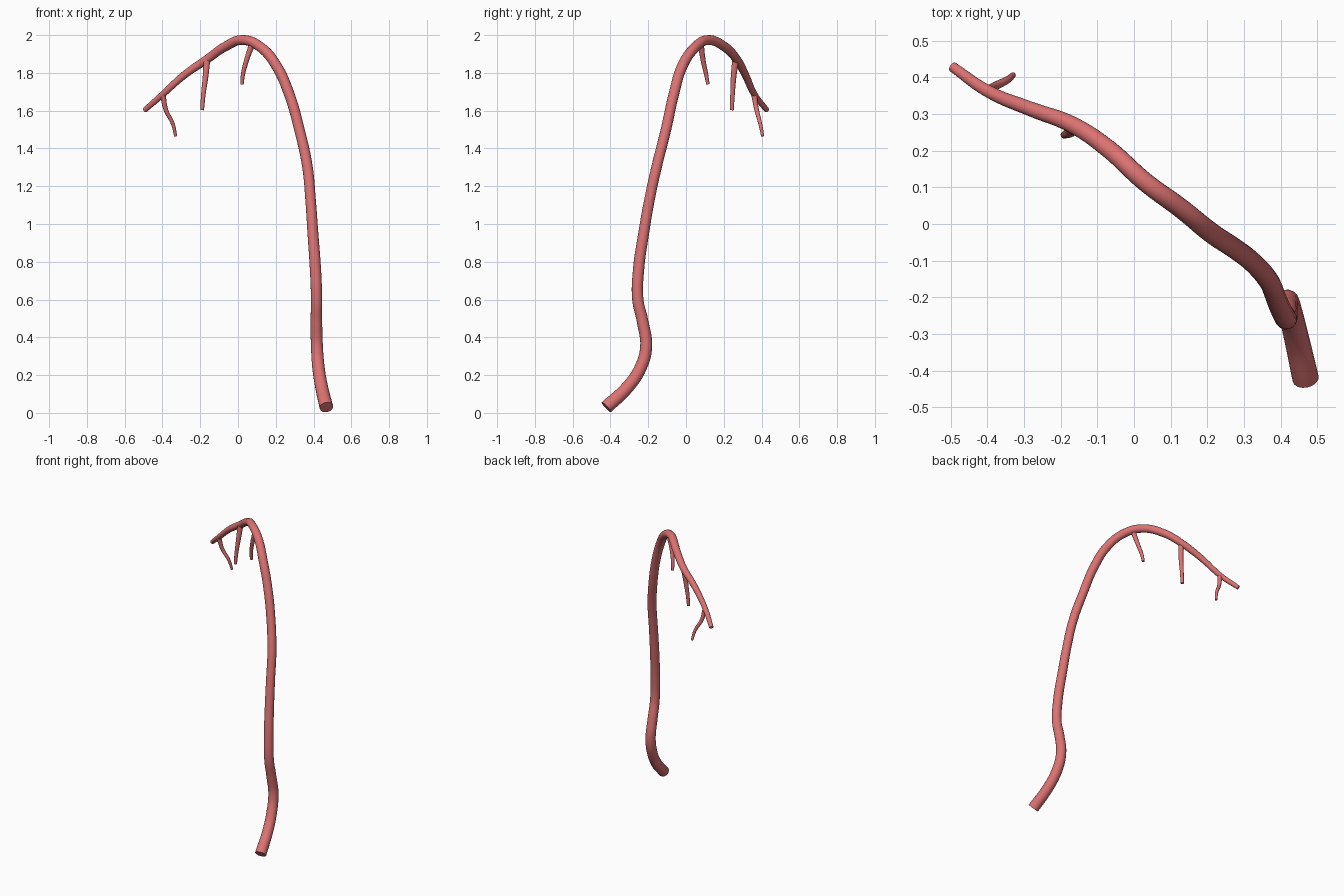
import bpy

mat = bpy.data.materials.new("vessel_red")
mat.diffuse_color = (0.72, 0.17, 0.17, 1)


def tube(name, points, sides=6):
    """Smooth tapered tube through (x, y, z, radius) points."""
    cu = bpy.data.curves.new(name, 'CURVE')
    cu.dimensions = '3D'
    cu.resolution_u = 8
    cu.bevel_depth = 1.0
    cu.bevel_resolution = sides
    cu.use_fill_caps = True
    sp = cu.splines.new('BEZIER')
    sp.bezier_points.add(len(points) - 1)
    for bp, (x, y, z, r) in zip(sp.bezier_points, points):
        bp.co = (x, y, z)
        bp.radius = r
        bp.handle_left_type = bp.handle_right_type = 'AUTO'
    ob = bpy.data.objects.new(name, cu)
    bpy.context.collection.objects.link(ob)
    bpy.ops.object.select_all(action='DESELECT')
    ob.select_set(True)
    bpy.context.view_layer.objects.active = ob
    bpy.ops.object.convert(target='MESH')
    ob = bpy.context.object
    ob.data.materials.clear()
    ob.data.materials.append(mat)
    bpy.ops.object.shade_smooth_by_angle()
    return ob


# Main trunk: rises from the base, arches over and tapers to the tip
tube("main_trunk", [
    (.468, -.422, .030, .036), (.443, -.310, .135, .034),
    (.426, -.240, .240, .033), (.418, -.211, .350, .032),
    (.415, -.230, .485, .031), (.416, -.255, .600, .030),
    (.410, -.251, .760, .030), (.397, -.225, .945, .029),
    (.384, -.193, 1.13, .028), (.368, -.156, 1.30, .028),
    (.325, -.106, 1.50, .028), (.272, -.065, 1.685, .028),
    (.205, -.020, 1.835, .028), (.125, .045, 1.932, .027),
    (.030, .115, 1.974, .026), (-.070, .205, 1.938, .025),
    (-.167, .270, 1.870, .023), (-.283, .314, 1.790, .020),
    (-.400, .363, 1.685, .017), (-.494, .428, 1.603, .014)])

# Three small hanging side branches
tube("inner_branch", [
    (.075, .078, 1.955, .016), (.045, .091, 1.865, .013),
    (.026, .107, 1.790, .011), (.021, .116, 1.740, .009)])
tube("middle_branch", [
    (-.165, .262, 1.865, .018), (-.172, .252, 1.780, .015),
    (-.184, .246, 1.680, .012), (-.190, .243, 1.603, .010)])
tube("outer_branch", [
    (-.398, .360, 1.685, .015), (-.382, .374, 1.605, .012),
    (-.345, .393, 1.530, .010), (-.330, .406, 1.465, .008)])
